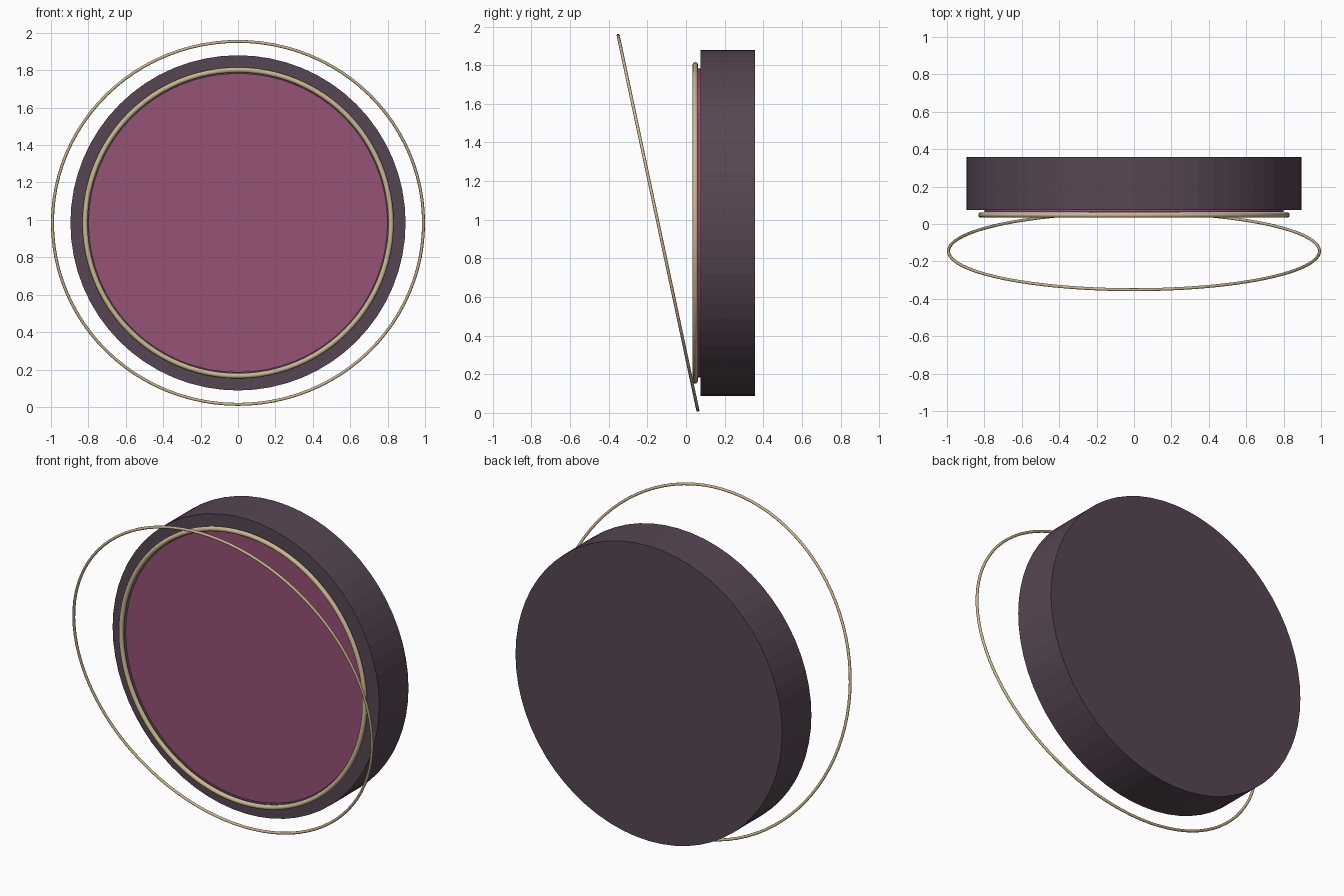
import bpy
from math import radians

cube = bpy.data.objects.get("Cube")
if cube:
    bpy.data.objects.remove(cube, do_unlink=True)

CENTRE_Z = 0.984


def material(name, rgb):
    mat = bpy.data.materials.new(name)
    mat.use_nodes = True
    colour = (*rgb, 1.0)
    mat.diffuse_color = colour
    mat.node_tree.nodes["Principled BSDF"].inputs["Base Color"].default_value = colour
    return mat


def finish(name, mat):
    obj = bpy.context.object
    obj.name = name
    obj.data.materials.append(mat)
    return obj


def disc(name, radius, front, back, mat):
    """Cylinder lying along y, from front to back."""
    bpy.ops.mesh.primitive_cylinder_add(
        vertices=64, radius=radius, depth=back - front,
        location=(0, (front + back) / 2, CENTRE_Z), rotation=(radians(90), 0, 0))
    return finish(name, mat)


def ring(name, radius, thickness, y, tilt, mat):
    """Thin round hoop facing the front, leaning forward by tilt degrees."""
    bpy.ops.mesh.primitive_torus_add(
        major_segments=96, minor_segments=12,
        major_radius=radius, minor_radius=thickness,
        location=(0, y, CENTRE_Z), rotation=(radians(90 + tilt), 0, 0))
    obj = finish(name, mat)
    bpy.ops.object.shade_smooth()
    return obj


plum = material("dark plum", (0.095, 0.062, 0.087))
magenta = material("muted magenta", (0.305, 0.084, 0.181))
gold = material("pale gold", (0.60, 0.48, 0.29))

# Body and raised face
disc("drum_body", 0.896, 0.076, 0.357, plum)
disc("face_panel", 0.80, 0.063, 0.085, magenta)

# Trim around the face and the large leaning hoop
ring("face_trim_ring", 0.818, 0.014, 0.048, 0, gold)
ring("leaning_hoop", 0.992, 0.008, -0.145, 12, gold)
